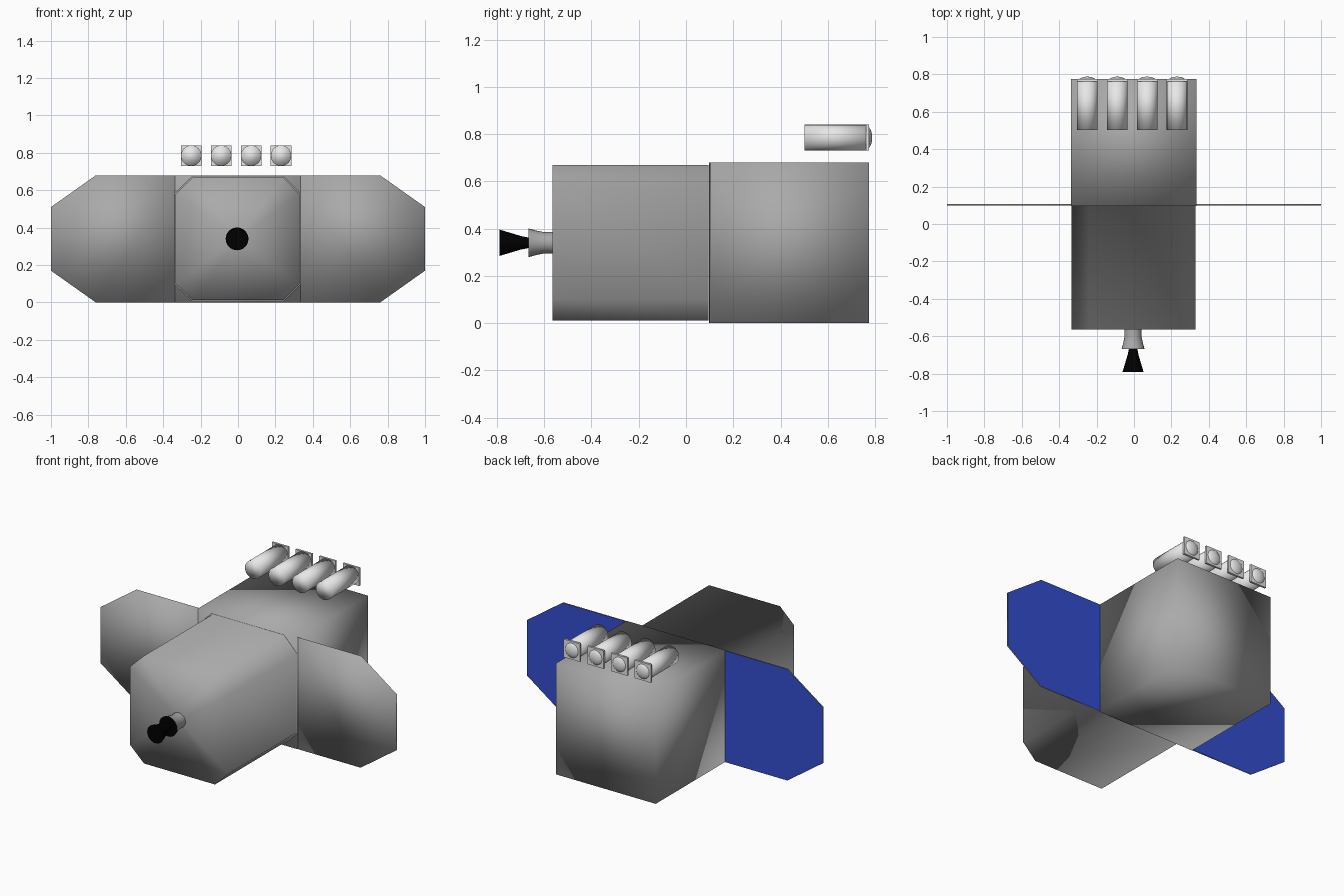
import bpy, bmesh, math
from mathutils import Matrix

if "Cube" in bpy.data.objects:
    bpy.data.objects.remove(bpy.data.objects["Cube"])


def mat(name, rgb):
    m = bpy.data.materials.new(name)
    m.diffuse_color = (*rgb, 1)
    m.use_nodes = True
    m.node_tree.nodes["Principled BSDF"].inputs["Base Color"].default_value = m.diffuse_color
    return m


GREY = mat("body grey", (0.40, 0.40, 0.40))
PALE = mat("pale grey", (0.80, 0.80, 0.80))
BLUE = mat("panel blue", (0.033, 0.074, 0.62))
BLACK = mat("nozzle black", (0.0, 0.0, 0.0))


def make(name, bm, *mats, smooth=True):
    bmesh.ops.recalc_face_normals(bm, faces=bm.faces)
    for f in bm.faces:
        f.smooth = smooth
    me = bpy.data.meshes.new(name)
    bm.to_mesh(me)
    bm.free()
    for m in mats:
        me.materials.append(m)
    ob = bpy.data.objects.new(name, me)
    bpy.context.collection.objects.link(ob)
    return ob


def box(name, x0, x1, y0, y1, z0, z1, m, smooth):
    bm = bmesh.new()
    bmesh.ops.create_cube(bm, size=1)
    bmesh.ops.scale(bm, vec=(x1 - x0, y1 - y0, z1 - z0), verts=bm.verts)
    bmesh.ops.translate(bm, vec=((x0 + x1) / 2, (y0 + y1) / 2, (z0 + z1) / 2), verts=bm.verts)
    return make(name, bm, m, smooth=smooth)


def loft(rings):
    """Skin same-length rings of points; returns bmesh and vertex rings."""
    bm = bmesh.new()
    loops = [[bm.verts.new(p) for p in ring] for ring in rings]
    n = len(loops[0])
    for a, b in zip(loops, loops[1:]):
        for i in range(n):
            j = (i + 1) % n
            bm.faces.new((a[i], a[j], b[j], b[i]))
    return bm, loops


def lathe(name, x, z, rings, mats, n=24, sharp=40):
    """Closed turned shape along y from (y, radius) rings; sharp by angle."""
    angles = [2 * math.pi * i / n for i in range(n)]
    bm, loops = loft([[(x + r * math.cos(a), y, z + r * math.sin(a)) for a in angles]
                      for y, r in rings])
    bm.faces.new(loops[0])
    bm.faces.new(loops[-1])
    ob = make(name, bm, *mats)
    ob.data.set_sharp_from_angle(angle=math.radians(sharp))
    return ob


# Rear body: square block
box("rear_body", -0.338, 0.335, 0.097, 0.775, 0, 0.68, GREY, True)

# Front body: block with chamfered long edges and a thin mounting flange
octagon = [(-0.24, 0.67), (0.24, 0.67), (0.328, 0.58), (0.328, 0.10),
           (0.24, 0.012), (-0.24, 0.012), (-0.334, 0.10), (-0.334, 0.58)]
bm, loops = loft([[(x * s, y, 0.34 + (z - 0.34) * s) for x, z in octagon]
                  for y, s in ((-0.565, 1), (0.095, 1), (0.0955, 1.015))])
bmesh.ops.poke(bm, faces=[bm.faces.new(loops[0])])
make("front_body", bm, GREY)

# Solar wings: grey front and rim, blue inset rear face
for side, label in ((-1, "left"), (1, "right")):
    outline = [(side * x, z) for x, z in
               ((0.33, 0), (0.76, 0), (1, 0.17), (1, 0.51), (0.76, 0.68), (0.33, 0.68))]
    bm, loops = loft([[(x, y, z) for x, z in outline] for y in (0.099, 0.106)])
    bm.faces.new(loops[0])
    back = bm.faces.new(loops[1])
    bmesh.ops.inset_region(bm, faces=[back], thickness=0.006)
    back.material_index = 1
    wing = make(label + "_solar_wing", bm, GREY, BLUE)
    for p in wing.data.polygons:
        if p.normal.y > 0.9:
            p.use_smooth = False

# Thruster: flared grey collar with a black end, then a black nozzle
collar = lathe("thruster_collar", -0.005, 0.34,
               [(-0.667, 0.061), (-0.635, 0.052), (-0.60, 0.045), (-0.55, 0.046)],
               (GREY, BLACK))
for p in collar.data.polygons:
    if p.normal.y < -0.9:
        p.material_index = 1
lathe("thruster_nozzle", -0.005, 0.34,
      [(-0.79, 0.056), (-0.75, 0.044), (-0.70, 0.029), (-0.66, 0.021)], (BLACK,))

# Row of four tubes with square end plates and domed lenses
for k in range(4):
    x, z, r = -0.25 + 0.16 * k, 0.785, 0.055
    lathe(f"tube_{k + 1}", x, z, [(0.502, r), (0.768, r)], (PALE,), sharp=180)
    box(f"tube_plate_{k + 1}", x - r, x + r, 0.762, 0.774, z - r, z + r, PALE, False)
    bm = bmesh.new()
    bmesh.ops.create_uvsphere(bm, u_segments=20, v_segments=12, radius=0.05,
                              matrix=Matrix.Translation((x, 0.762, z))
                              @ Matrix.Diagonal((1, 0.52, 1, 1)))
    make(f"tube_lens_{k + 1}", bm, PALE)
